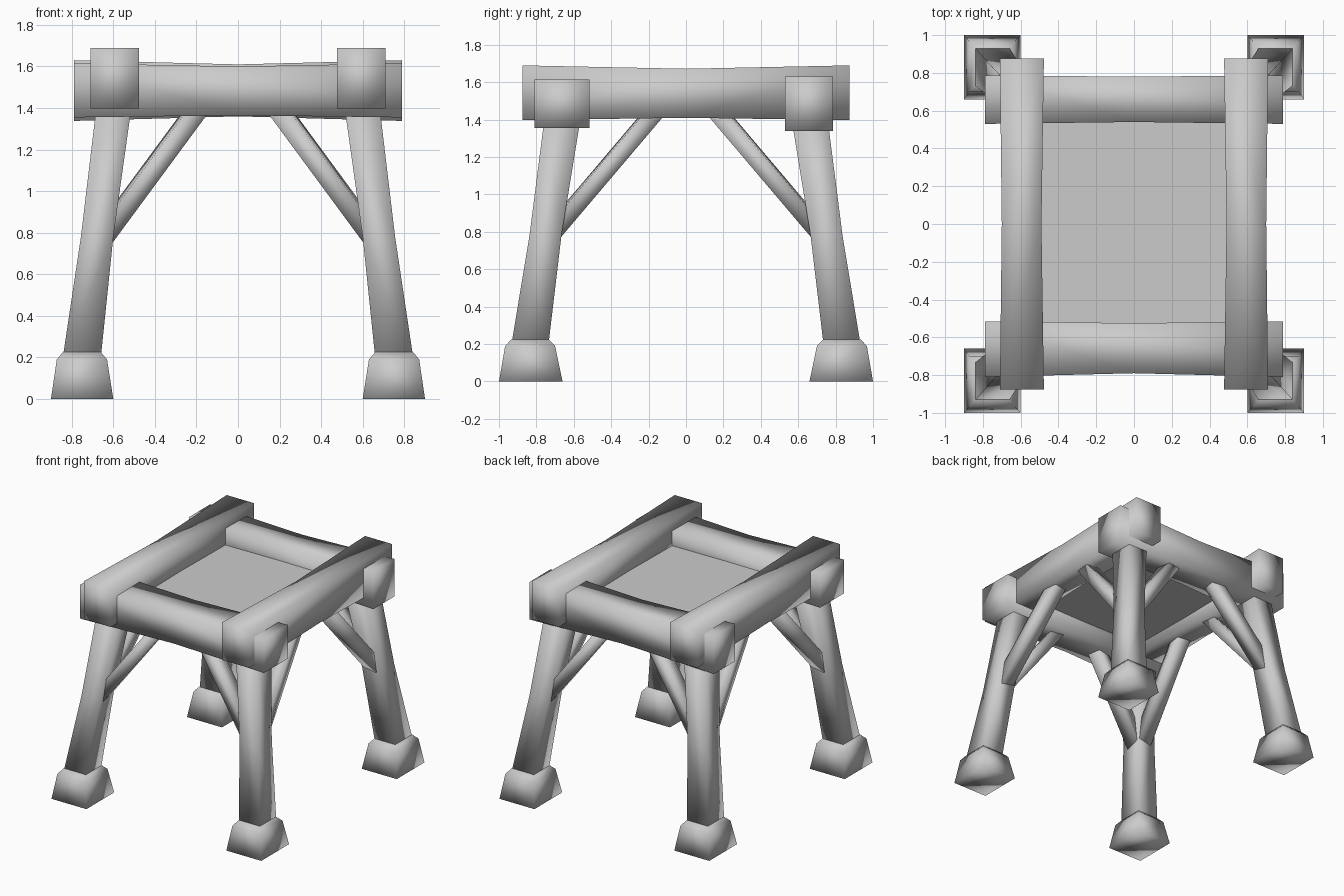
import bpy
from mathutils import Vector

cube = bpy.data.objects.get("Cube")
if cube:
    bpy.data.objects.remove(cube)

grey = bpy.data.materials.new("plain_grey")
grey.use_nodes = True
grey.diffuse_color = (0.6, 0.6, 0.6, 1)
grey.node_tree.nodes["Principled BSDF"].inputs["Base Color"].default_value = (0.6, 0.6, 0.6, 1)


def loft(name, rings):
    """Square-section timber through four-cornered rings, capped at both ends."""
    verts = [v for ring in rings for v in ring]
    faces = [(3, 2, 1, 0), tuple(range(len(verts) - 4, len(verts)))]
    for r in range(len(rings) - 1):
        for i in range(4):
            a, b = r * 4 + i, r * 4 + (i + 1) % 4
            faces.append((a, b, b + 4, a + 4))
    mesh = bpy.data.meshes.new(name)
    mesh.from_pydata(verts, [], faces)
    mesh.materials.append(grey)
    mesh.validate()
    obj = bpy.data.objects.new(name, mesh)
    bpy.context.collection.objects.link(obj)
    # Consistent outward normals, soft shading
    import bmesh
    bm = bmesh.new()
    bm.from_mesh(mesh)
    bmesh.ops.recalc_face_normals(bm, faces=bm.faces)
    bm.to_mesh(mesh)
    bm.free()
    mesh.shade_smooth()
    return obj


def rect(u0, u1, v0, v1):
    return [(u0, v0), (u1, v0), (u1, v1), (u0, v1)]


def upright(name, levels, sx, sy):
    """Vertical part from (z, x0, x1, y0, y1) levels, placed in one corner."""
    loft(name, [[(sx * x, sy * y, z) for x, y in rect(x0, x1, y0, y1)]
                for z, x0, x1, y0, y1 in levels])


def beam(name, axis, half, end, mid):
    """Horizontal beam with a slightly narrower waist."""
    rings = []
    for t, section in ((-half, end), (0, mid), (half, end)):
        rings.append([(t, s, z) if axis == "x" else (s, t, z)
                      for s, z in rect(*section)])
    loft(name, rings)


def brace(name, start, end, width, depth):
    """Diagonal strut between two points."""
    start, end = Vector(start), Vector(end)
    along = (end - start).normalized()
    side = along.cross(Vector((0, 0, 1))).normalized()
    up = side.cross(along)
    loft(name, [[p + side * a + up * b for a, b in
                 rect(-depth / 2, depth / 2, -width / 2, width / 2)]
                for p in (start, end)])


FOOT = [(0, 0.60, 0.90, 0.66, 1.0), (0.19, 0.63, 0.872, 0.70, 0.967),
        (0.225, 0.66, 0.843, 0.735, 0.933)]
LEG = [(0.2, 0.66, 0.843, 0.735, 0.933), (0.78, 0.60, 0.756, 0.666, 0.837),
       (1.46, 0.505, 0.675, 0.555, 0.75)]

# Four corners: foot, leg and two braces each
for sx, side in ((1, "left"), (-1, "right")):
    for sy, end in ((-1, "front"), (1, "back")):
        tag = end + "_" + side
        upright(tag + "_foot", FOOT, sx, sy)
        upright(tag + "_leg", LEG, sx, sy)
        brace(tag + "_cross_brace", (sx * 0.655, sy * 0.745, 0.77),
              (sx * 0.176, sy * 0.66, 1.42), 0.09, 0.11)
        brace(tag + "_side_brace", (sx * 0.672, sy * 0.71, 0.8),
              (sx * 0.6, sy * 0.15, 1.46), 0.09, 0.11)

# Cross beams
beam("front_beam", "x", 0.79, (-0.81, -0.515, 1.355, 1.615), (-0.79, -0.525, 1.365, 1.60))
beam("back_beam", "x", 0.79, (0.53, 0.787, 1.338, 1.63), (0.54, 0.78, 1.36, 1.61))

# Side beams resting over the cross beams
for sx, side in ((1, "left"), (-1, "right")):
    beam(side + "_beam", "y", 0.875, (sx * 0.477, sx * 0.71, 1.397, 1.69),
         (sx * 0.49, sx * 0.70, 1.41, 1.672))

# Thin deck panel between the beams
deck = loft("deck_panel", [[(x, y, z) for x, y in rect(-0.55, 0.55, -0.6, 0.6)]
                           for z in (1.488, 1.494)])
deck.data.shade_flat()
